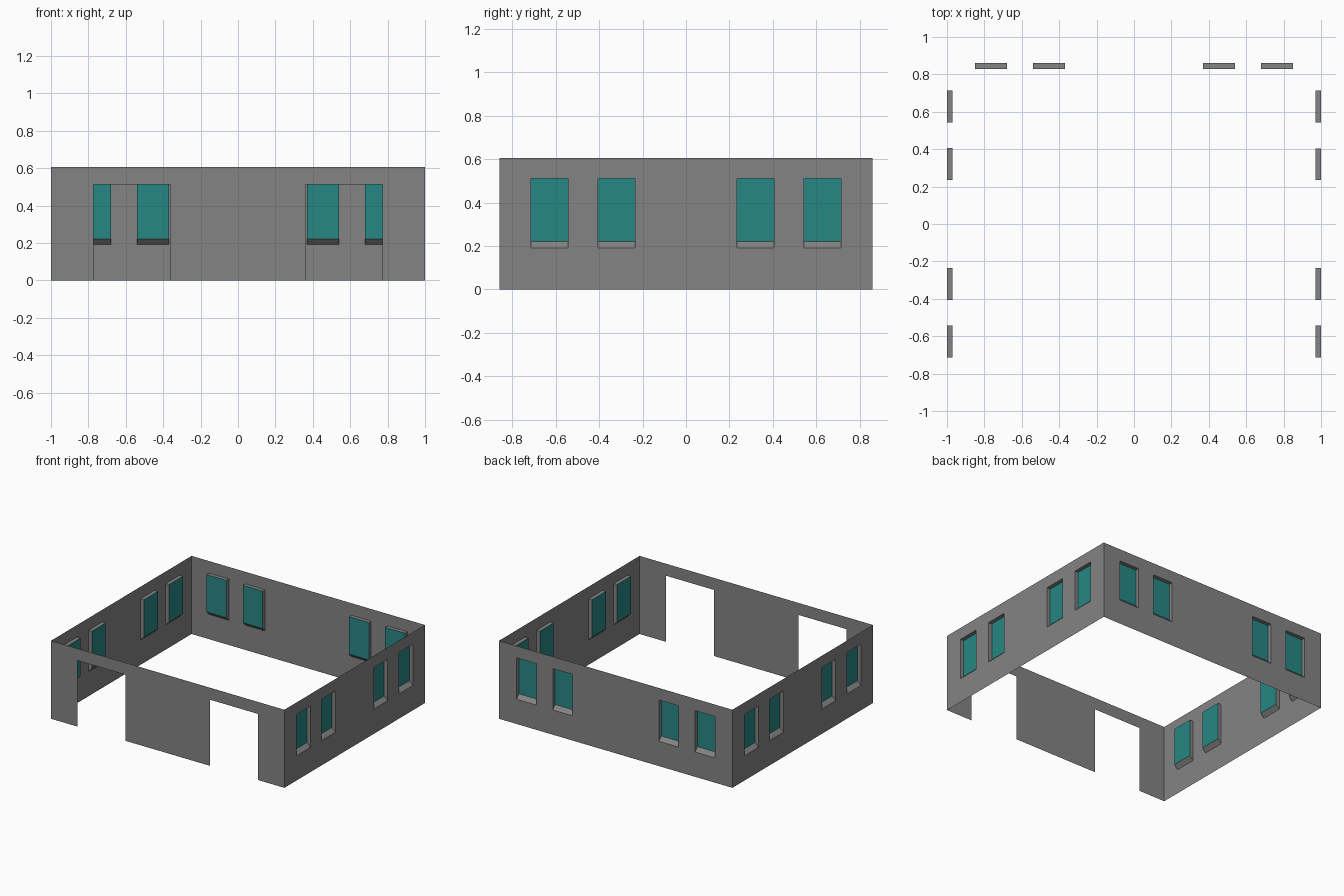
import bpy, bmesh
from math import radians
from mathutils import Matrix

if "Cube" in bpy.data.objects:
    bpy.data.objects.remove(bpy.data.objects["Cube"])

HX, HY, H = 1.0, 0.86, 0.605              # half width, half depth, wall height
HEAD, SILL, GLASS_Z, DEPTH = 0.512, 0.192, 0.222, 0.03


def material(name, rgb):
    m = bpy.data.materials.new(name)
    m.diffuse_color = (*rgb, 1)
    m.use_nodes = True
    m.node_tree.nodes["Principled BSDF"].inputs["Base Color"].default_value = m.diffuse_color
    return m


teal = material("teal_glass", (0.02, 0.245, 0.23))
grey = material("dark_grey_wall", (0.23, 0.23, 0.23))


def mirrored(spans):
    return sorted([(-b, -a) for a, b in spans] + spans)


def make(name, quads, turn, dist, mat=grey):
    """Object from quads laid out for a front wall, turned to its side."""
    bm = bmesh.new()
    for q in quads:
        bm.faces.new([bm.verts.new(p) for p in q])
    bmesh.ops.remove_doubles(bm, verts=bm.verts, dist=1e-5)
    bm.transform(Matrix.Rotation(radians(turn), 4, 'Z') @ Matrix.Translation((0, -dist, 0)))
    me = bpy.data.meshes.new(name)
    bm.to_mesh(me)
    bm.free()
    me.materials.append(mat)
    ob = bpy.data.objects.new(name, me)
    bpy.context.collection.objects.link(ob)


def panel(x0, x1, z0, z1, y=0):
    return [(x0, y, z0), (x1, y, z0), (x1, y, z1), (x0, y, z1)]


def wall_sheet(half, openings, bottom):
    """Thin wall split into a grid, leaving out the openings."""
    xs = sorted({-half, half, *(x for o in openings for x in o)})
    zs = sorted({0, bottom, HEAD, H})
    quads = []
    for x0, x1 in zip(xs, xs[1:]):
        for z0, z1 in zip(zs, zs[1:]):
            if not ((x0, x1) in openings and z0 == bottom):
                quads.append(panel(x0, x1, z0, z1))
    return quads


def reveal(x0, x1):
    """Sloping sill, flat head and two jambs of a window recess."""
    def jamb(x):
        return [(x, 0, SILL), (x, DEPTH, GLASS_Z), (x, DEPTH, HEAD), (x, 0, HEAD)]
    sill = [(x0, 0, SILL), (x1, 0, SILL), (x1, DEPTH, GLASS_Z), (x0, DEPTH, GLASS_Z)]
    head = [(x0, DEPTH, HEAD), (x1, DEPTH, HEAD), (x1, 0, HEAD), (x0, 0, HEAD)]
    return [sill, head, jamb(x0), jamb(x1)[::-1]]


# Front wall with two doorways
make("front_wall", wall_sheet(HX, mirrored([(0.362, 0.773)]), 0), 0, HY)

# Side and back walls, each with four recessed windows
side = mirrored([(0.235, 0.405), (0.543, 0.713)])
back = mirrored([(0.37, 0.54), (0.68, 0.85)])
for name, half, dist, turn, wins in (("right", HY, HX, 90, side),
                                     ("back", HX, HY, 180, back),
                                     ("left", HY, HX, -90, side)):
    make(name + "_wall", wall_sheet(half, wins, SILL), turn, dist)
    make(name + "_window_reveals", [q for w in wins for q in reveal(*w)], turn, dist)
    make(name + "_window_glass", [panel(*w, GLASS_Z, HEAD, DEPTH) for w in wins],
         turn, dist, teal)
